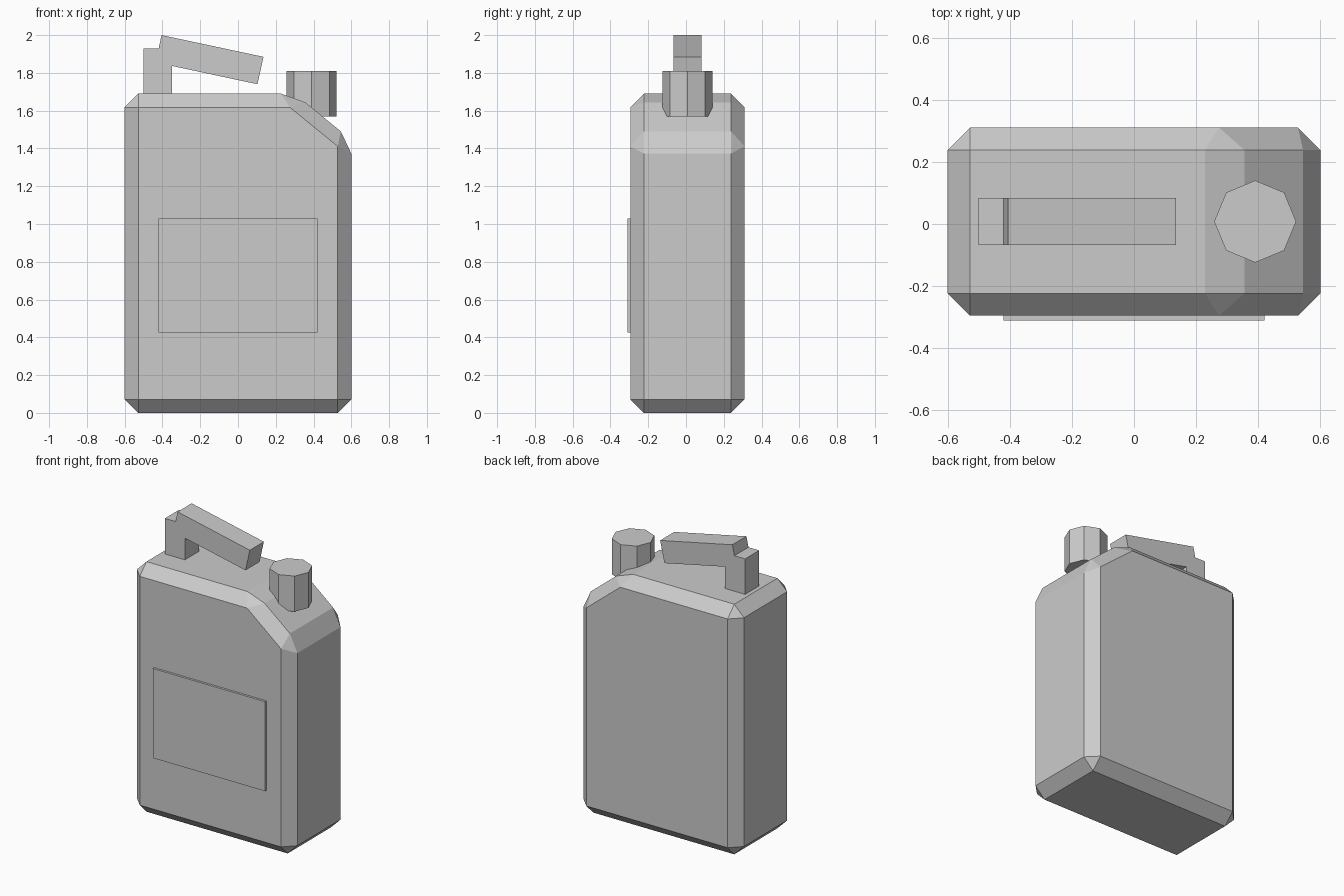
import bpy
import bmesh
from mathutils import Matrix

if "Cube" in bpy.data.objects:
    bpy.data.objects.remove(bpy.data.objects["Cube"], do_unlink=True)

# Single grey material
grey = bpy.data.materials.new("plain_grey")
grey.use_nodes = True
GREY = (0.6, 0.6, 0.6, 1)
grey.diffuse_color = GREY
grey.node_tree.nodes["Principled BSDF"].inputs["Base Color"].default_value = GREY


def finish(name, bm):
    bmesh.ops.recalc_face_normals(bm, faces=bm.faces)
    mesh = bpy.data.meshes.new(name)
    bm.to_mesh(mesh)
    bm.free()
    mesh.materials.append(grey)
    obj = bpy.data.objects.new(name, mesh)
    bpy.context.collection.objects.link(obj)
    return obj


def extrude_profile(name, points, y_front, y_back):
    """Extrude an x-z outline from y_front to y_back."""
    bm = bmesh.new()
    face = bm.faces.new([bm.verts.new((x, y_front, z)) for x, z in points])
    result = bmesh.ops.extrude_face_region(bm, geom=[face], use_keep_orig=True)
    verts = [v for v in result["geom"] if isinstance(v, bmesh.types.BMVert)]
    bmesh.ops.translate(bm, verts=verts, vec=(0, y_back - y_front, 0))
    return finish(name, bm)


# Can body with a sloped shoulder and chamfered edges
body = extrude_profile(
    "can_body",
    [(-0.6, 0), (0.6, 0), (0.6, 1.445), (0.3, 1.69), (-0.6, 1.69)],
    -0.295, 0.31)
bevel = body.modifiers.new("chamfer", "BEVEL")
bevel.width = 0.072
bevel.segments = 1
bevel.limit_method = "NONE"

# Handle: upright post and sloping grip
extrude_profile(
    "handle",
    [(-0.5, 1.67), (-0.35, 1.67), (-0.35, 1.837), (0.103, 1.74),
     (0.135, 1.885), (-0.405, 2.0), (-0.42, 1.93), (-0.5, 1.93)],
    -0.067, 0.083)

# Front label plate
extrude_profile(
    "label_plate",
    [(-0.42, 0.425), (0.42, 0.425), (0.42, 1.03), (-0.42, 1.03)],
    -0.31, -0.29)

# Octagonal cap over the shoulder
bm = bmesh.new()
bmesh.ops.create_cone(bm, cap_ends=True, segments=8, radius1=0.132,
                      radius2=0.132, depth=0.24,
                      matrix=Matrix.Translation((0.39, 0.008, 1.69)))
finish("cap", bm)
